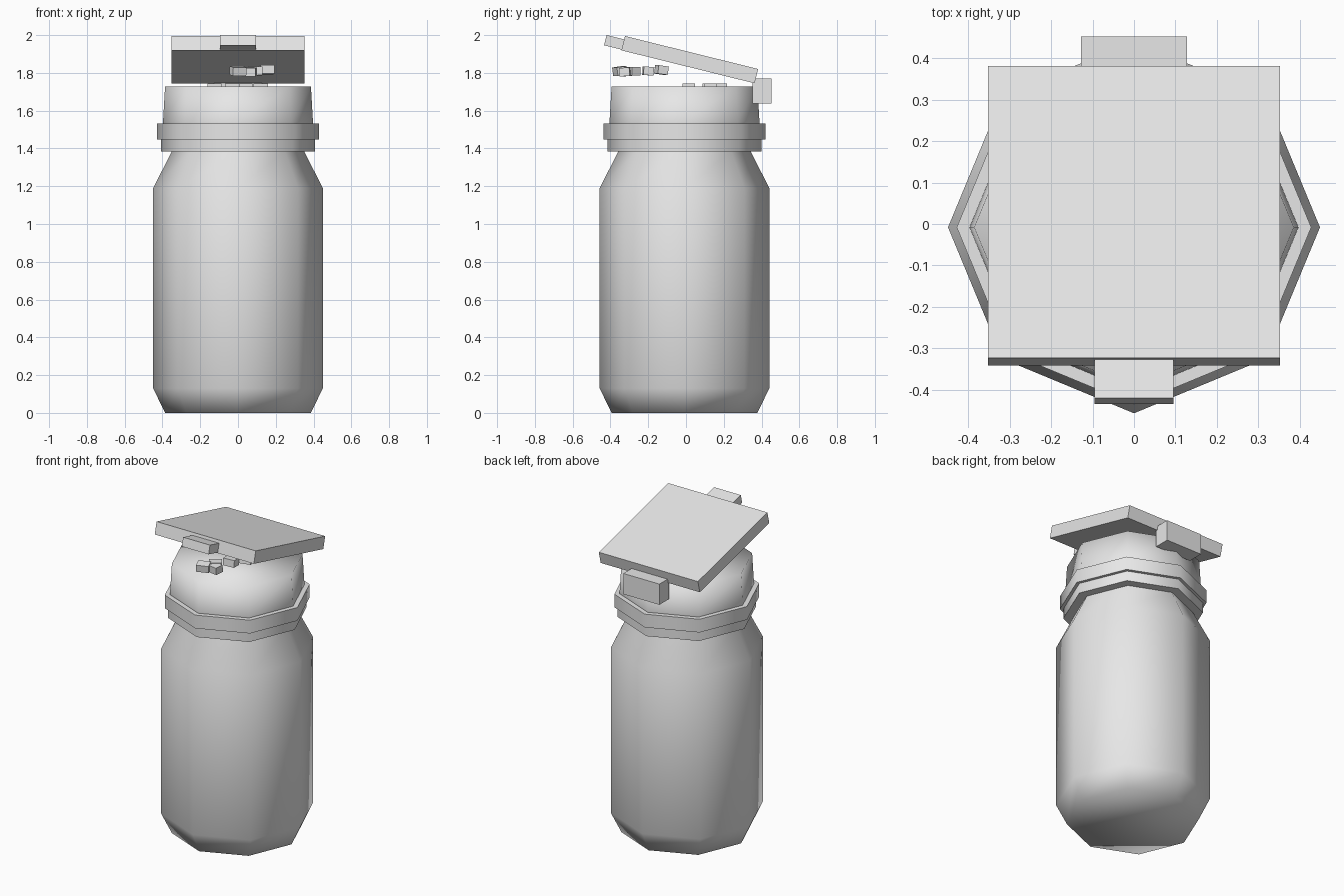
import bpy, bmesh, math
from mathutils import Vector

cube = bpy.data.objects.get("Cube")
if cube:
    bpy.data.objects.remove(cube, do_unlink=True)

grey = bpy.data.materials.new("plain grey")
grey.use_nodes = True
grey.diffuse_color = (0.8, 0.8, 0.8, 1)
grey.node_tree.nodes["Principled BSDF"].inputs["Base Color"].default_value = (0.8, 0.8, 0.8, 1)

JAR_Y = -0.008
SIDES = 8


def add_object(name, bm):
    bmesh.ops.recalc_face_normals(bm, faces=bm.faces)
    mesh = bpy.data.meshes.new(name)
    bm.to_mesh(mesh)
    bm.free()
    mesh.materials.append(grey)
    obj = bpy.data.objects.new(name, mesh)
    bpy.context.collection.objects.link(obj)
    return obj


def turned(name, profile, keep_sharp=False):
    """Closed eight-sided solid from (radius, height) pairs."""
    bm = bmesh.new()
    rings = []
    for r, z in profile:
        angles = [math.tau * i / SIDES for i in range(SIDES)]
        rings.append([bm.verts.new((r * math.cos(a), r * math.sin(a), z)) for a in angles])
    for low, high in zip(rings, rings[1:]):
        for i in range(SIDES):
            j = (i + 1) % SIDES
            bm.faces.new((low[i], low[j], high[j], high[i]))
    bm.faces.new(rings[0][::-1])
    bm.faces.new(rings[-1])
    obj = add_object(name, bm)
    obj.location.y = JAR_Y
    bpy.ops.object.select_all(action='DESELECT')
    obj.select_set(True)
    bpy.context.view_layer.objects.active = obj
    if keep_sharp:
        bpy.ops.object.shade_smooth_by_angle(angle=math.radians(50))
    else:
        bpy.ops.object.shade_smooth()
    return obj


def box(name, centre, size, tilt=0, turn=0):
    bm = bmesh.new()
    bmesh.ops.create_cube(bm, size=1)
    bmesh.ops.scale(bm, vec=Vector(size), verts=bm.verts)
    obj = add_object(name, bm)
    obj.location = centre
    obj.rotation_euler = (math.radians(tilt), 0, math.radians(turn))
    return obj


# Jar and neck
turned("jar_body", [(0.386, 0), (0.449, 0.13), (0.449, 1.19), (0.35, 1.385), (0.35, 1.46)])
turned("neck_ring", [(0.408, 1.383), (0.408, 1.45)], True)
turned("neck_band", [(0.428, 1.447), (0.428, 1.532)], True)
turned("jar_top", [(0.397, 1.50), (0.397, 1.54), (0.386, 1.729)])

# Open lid, its thumb tab and the hinge
LID_TILT = -13.9
box("lid", (0, 0.02, 1.87), (0.704, 0.726, 0.078), LID_TILT)
box("lid_tab", (0, -0.369, 1.959), (0.19, 0.12, 0.056), LID_TILT)
box("hinge", (0, 0.403, 1.705), (0.256, 0.1, 0.133))

# Small blocks poking through the jar top
for i, (x, y) in enumerate([(-0.125, 0.12), (-0.03, 0.015), (0.04, 0.185), (0.12, 0.13)]):
    box(f"top_block_{i + 1}", (x, y, 1.715), (0.075, 0.065, 0.06))

# Loose blocks between jar top and lid
loose = [(0.0, -0.35, 1.81, 20), (0.06, -0.32, 1.805, -10), (0.04, -0.285, 1.81, 35),
         (0.09, -0.2, 1.81, 5), (0.15, -0.13, 1.815, 15)]
for i, (x, y, z, turn) in enumerate(loose):
    box(f"loose_block_{i + 1}", (x, y, z), (0.075, 0.055, 0.045), 8 - 4 * i, turn)
